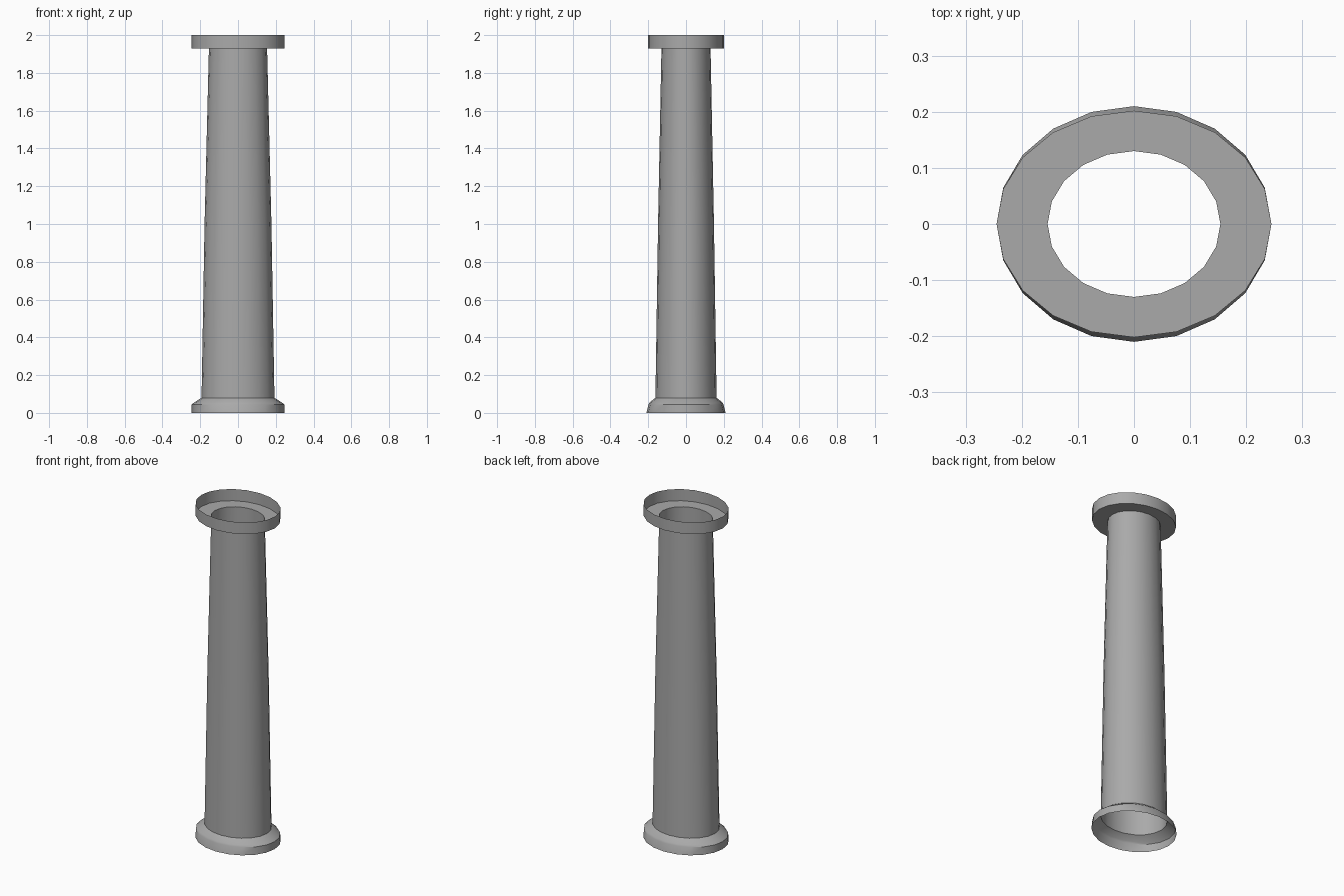
import bpy, bmesh
from math import cos, sin, tau, radians

cube = bpy.data.objects.get("Cube")
if cube:
    bpy.data.objects.remove(cube, do_unlink=True)

SIDES = 20

stone = bpy.data.materials.new("grey_stone")
stone.use_nodes = True
stone.diffuse_color = (0.4, 0.4, 0.4, 1)
stone.node_tree.nodes["Principled BSDF"].inputs["Base Color"].default_value = (0.4, 0.4, 0.4, 1)


def oval_shell(name, profile):
    """Open shell swept round z from (x radius, y radius, height) rings."""
    bm = bmesh.new()
    rings = [[bm.verts.new((rx * cos(tau * i / SIDES), ry * sin(tau * i / SIDES), z))
              for i in range(SIDES)] for rx, ry, z in profile]
    for low, high in zip(rings, rings[1:]):
        for i in range(SIDES):
            j = (i + 1) % SIDES
            bm.faces.new((low[i], low[j], high[j], high[i]))
    mesh = bpy.data.meshes.new(name)
    bm.to_mesh(mesh)
    bm.free()
    mesh.materials.append(stone)
    obj = bpy.data.objects.new(name, mesh)
    bpy.context.collection.objects.link(obj)
    bpy.ops.object.select_all(action="DESELECT")
    obj.select_set(True)
    bpy.context.view_layer.objects.active = obj
    bpy.ops.object.shade_smooth_by_angle(angle=radians(30))
    return obj


# Flared foot with a sloping shoulder
oval_shell("base", [(0.245, 0.21, 0), (0.245, 0.198, 0.045),
                    (0.232, 0.193, 0.055), (0.193, 0.162, 0.08)])

# Hollow tapering shaft with a slight swell
oval_shell("shaft", [(0.193, 0.162, 0.08), (0.177, 0.148, 1.0), (0.154, 0.13, 1.93)])

# Open tray-shaped capital: flat ring and upright rim
oval_shell("capital", [(0.154, 0.13, 1.93), (0.245, 0.202, 1.93), (0.245, 0.202, 2.0)])
